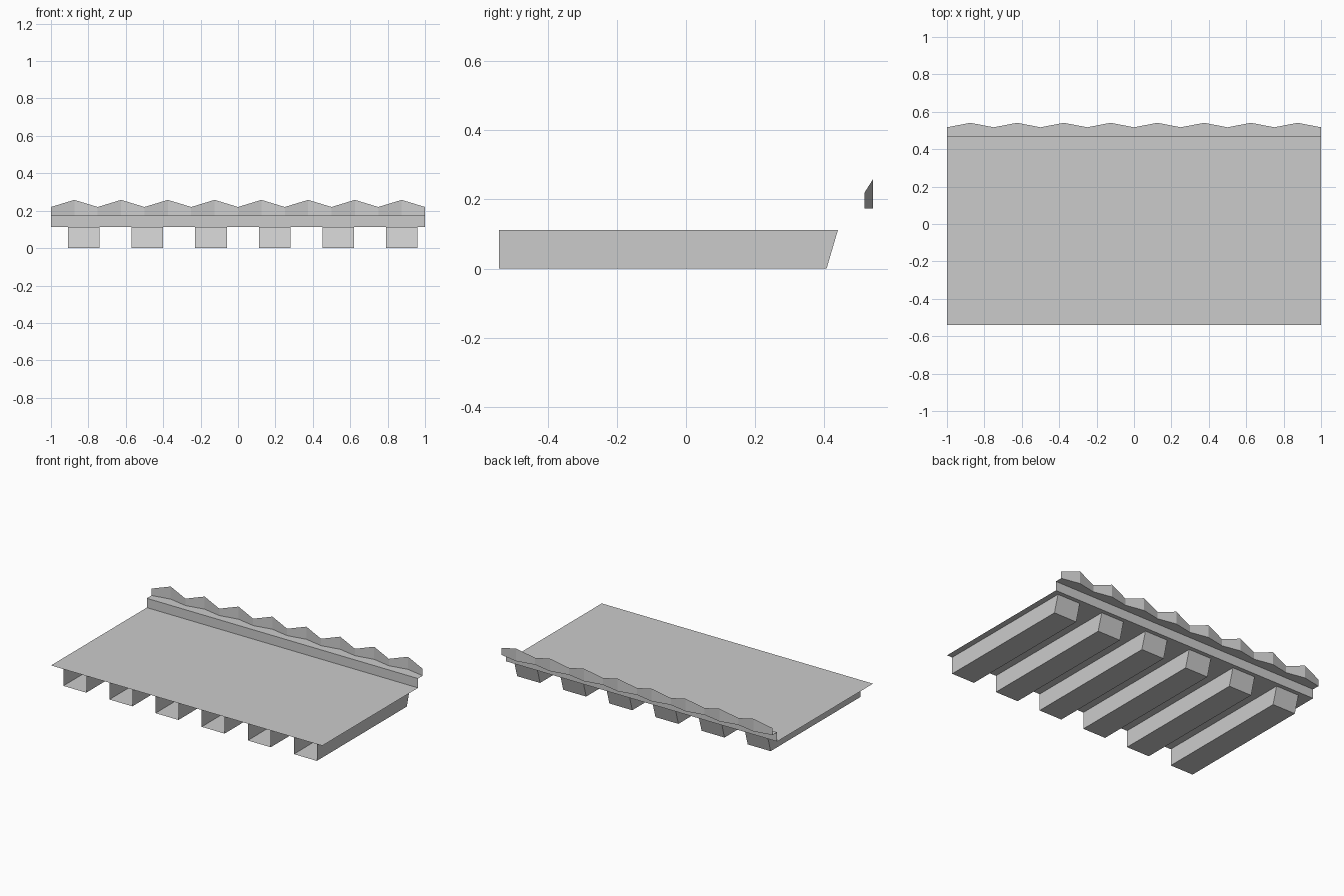
import bpy
import bmesh

default_cube = bpy.data.objects.get("Cube")
if default_cube:
    bpy.data.objects.remove(default_cube, do_unlink=True)

# Single flat grey
GREY = (0.6, 0.6, 0.6, 1.0)
grey = bpy.data.materials.new("plain grey")
grey.diffuse_color = GREY
grey.use_nodes = True
grey.node_tree.nodes["Principled BSDF"].inputs["Base Color"].default_value = GREY

BACK, FRONT = 0.468, -0.541      # deck edges
DECK, SHELF = 0.112, 0.174       # heights
WAVES = 8


def make_object(name, bm):
    mesh = bpy.data.meshes.new(name)
    bm.to_mesh(mesh)
    bm.free()
    mesh.materials.append(grey)
    obj = bpy.data.objects.new(name, mesh)
    bpy.context.collection.objects.link(obj)
    return obj


def sheet(name, rows):
    """Skin a strip of quads between consecutive rows of points."""
    bm = bmesh.new()
    grid = [[bm.verts.new(p) for p in row] for row in rows]
    for a, b in zip(grid, grid[1:]):
        for i in range(len(a) - 1):
            bm.faces.new((a[i], a[i + 1], b[i + 1], b[i]))
    return make_object(name, bm)


def span(y, z):
    return [(-1, y, z), (1, y, z)]


# Thin deck and the low riser along its back edge
sheet("deck", [span(FRONT, DECK), span(BACK, DECK)])
sheet("riser", [span(BACK, DECK), span(BACK, SHELF)])

# Shelf with a zigzag back edge, and the folded crest standing on it
xs = [-1 + i / WAVES for i in range(2 * WAVES + 1)]
zigzag = [(x, 0.541 if i % 2 else 0.517, SHELF) for i, x in enumerate(xs)]
crest = [(x, y, 0.258 if i % 2 else 0.22) for i, (x, y, z) in enumerate(zigzag)]
sheet("shelf", [[(x, BACK, SHELF) for x in xs], zigzag])
sheet("crest", [zigzag, crest])


# Hollow channel beams: open at the front, sloping cap at the back
def channel_beam(name, left, width):
    bm = bmesh.new()
    right = left + width
    section = [(left, DECK), (left, 0), (right, 0), (right, DECK)]
    front = [bm.verts.new((x, FRONT, z)) for x, z in section]
    back = [bm.verts.new((x, 0.44 if z else 0.407, z)) for x, z in section]
    for i in range(3):
        bm.faces.new((front[i], front[i + 1], back[i + 1], back[i]))
    bm.faces.new(back)
    bmesh.ops.recalc_face_normals(bm, faces=bm.faces)
    return make_object(name, bm)


for n in range(6):
    channel_beam(f"channel_beam_{n + 1}", -0.909 + 0.34 * n, 0.169)
